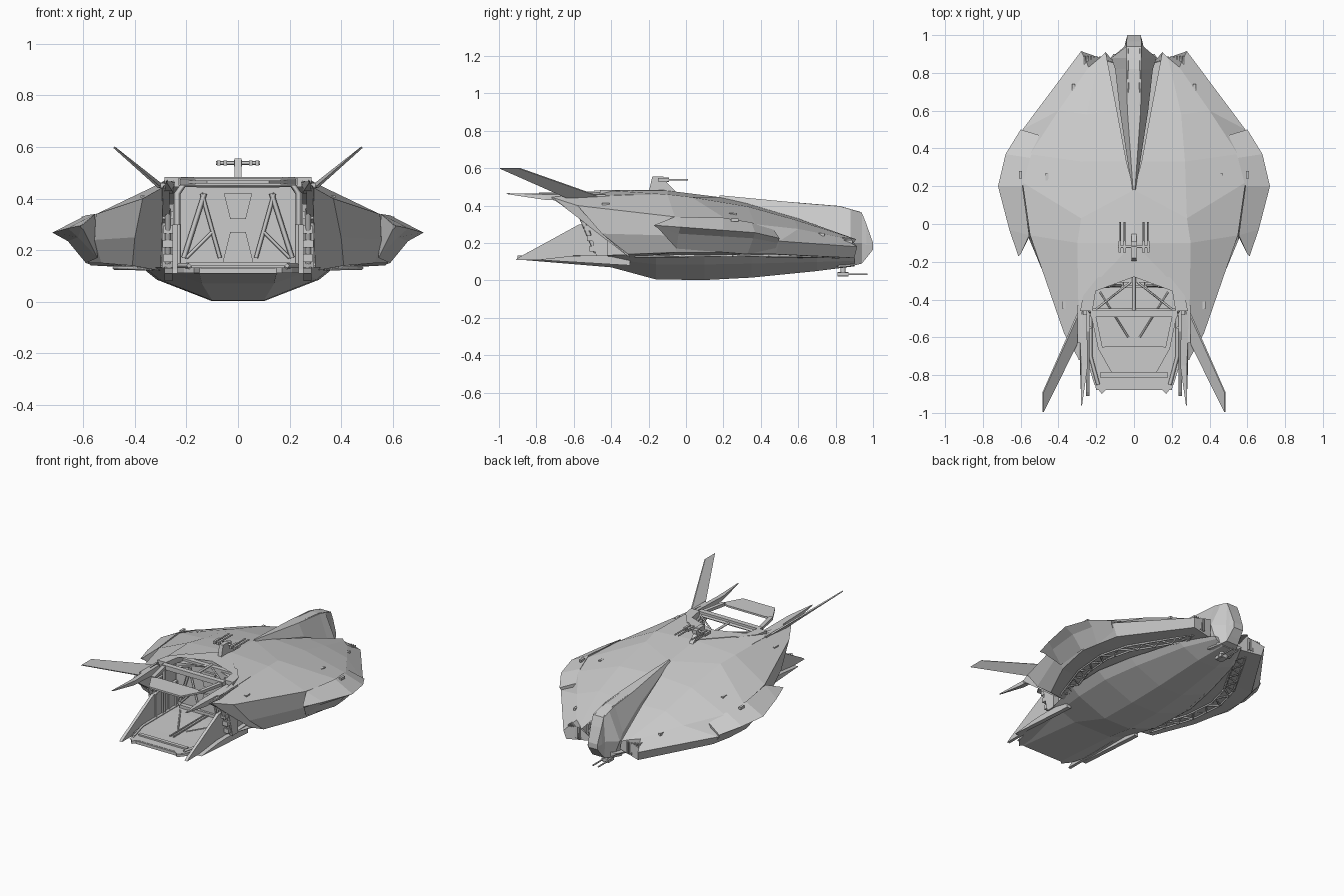
import bpy, bmesh
from mathutils import Vector

def make(name, verts, faces, mirror=False):
    bm = bmesh.new()
    vs = [bm.verts.new(v) for v in verts]
    for f in faces:
        bm.faces.new([vs[i] for i in f])
    bmesh.ops.remove_doubles(bm, verts=bm.verts, dist=1e-5)
    bmesh.ops.recalc_face_normals(bm, faces=bm.faces)
    me = bpy.data.meshes.new(name)
    bm.to_mesh(me)
    bm.free()
    ob = bpy.data.objects.new(name, me)
    bpy.context.collection.objects.link(ob)
    if mirror:
        m = ob.modifiers.new("mirror", 'MIRROR')
        m.merge_threshold = 0.0005
    return ob

def loft(name, secs, mirror=False, closed=False):
    """Skin a row of equal-length sections, capping both ends."""
    n = len(secs[0])
    faces = [list(range(n)), [len(secs) * n - n + i for i in range(n)]]
    for s in range(len(secs) - 1):
        for i in range(n if closed else n - 1):
            j = (i + 1) % n
            faces.append([s*n + i, s*n + j, s*n + n + j, s*n + n + i])
    return make(name, [p for s in secs for p in s], faces, mirror)

def prism(name, pts, axis, a, b, mirror=False):
    """Extrude a 2D outline along an axis from a to b."""
    def put(p, t):
        return {'x': (t, p[0], p[1]), 'y': (p[0], t, p[1]), 'z': (p[0], p[1], t)}[axis]
    return loft(name, [[put(p, a) for p in pts], [put(p, b) for p in pts]], mirror, True)

def box(name, c, s, mirror=False):
    x, y, z = (v / 2 for v in s)
    return prism(name, [(c[0]-x, c[1]-y), (c[0]+x, c[1]-y), (c[0]+x, c[1]+y), (c[0]-x, c[1]+y)],
                 'z', c[2]-z, c[2]+z, mirror)

def rod(name, pts, r, mirror=False, sides=4):
    """Beam made of straight lengths joining the points."""
    cu = bpy.data.curves.new(name, 'CURVE')
    cu.dimensions = '3D'
    cu.bevel_depth = r
    cu.bevel_resolution = 0 if sides == 4 else 2
    cu.use_fill_caps = True
    sp = cu.splines.new('POLY')
    sp.points.add(len(pts) - 1)
    for q, p in zip(sp.points, pts):
        q.co = (*p, 1)
    ob = bpy.data.objects.new(name, cu)
    bpy.context.collection.objects.link(ob)
    if mirror:
        ob.modifiers.new("mirror", 'MIRROR')
    return ob

# Faceted upper shell: half sections from nose to tail, centre line round to the underside
loft("upper_shell", [
    [(.15, .91, .22), (.18, .88, .225), (.24, .83, .23), (.28, .915, .18), (.27, .90, .12), (.10, .85, .13)],
    [(.09, .60, .33), (.25, .58, .325), (.40, .60, .275), (.59, .50, .21), (.54, .48, .14), (0, .50, .13)],
    [(.04, .33, .41), (.27, .33, .395), (.55, .37, .30), (.62, .36, .21), (.57, .33, .14), (0, .30, .13)],
    [(0, .18, .445), (.28, .03, .445), (.59, .22, .325), (.62, .20, .20), (.58, .20, .15), (0, .10, .13)],
    [(0, -.10, .48), (.30, -.10, .46), (.55, -.06, .34), (.555, -.08, .24), (.53, -.05, .15), (0, -.10, .13)],
    [(.27, -.40, .48), (.29, -.72, .445), (.37, -.58, .40), (.40, -.45, .25), (.41, -.31, .14), (.30, -.30, .12)],
], mirror=True)

# Side wings with swept, pointed trailing corners
loft("side_wing", [
    [(.50, .47, .27), (.60, .50, .225), (.59, .49, .20), (.54, .47, .145)],
    [(.55, .35, .31), (.68, .37, .255), (.64, .36, .225), (.575, .33, .145)],
    [(.59, .20, .335), (.72, .20, .268), (.66, .20, .235), (.59, .20, .15)],
    [(.555, -.06, .34), (.66, -.03, .285), (.62, -.04, .25), (.545, -.05, .17)],
    [(.60, -.16, .30), (.612, -.172, .295), (.608, -.16, .285), (.60, -.15, .28)],
], mirror=True, closed=True)

# Tall nose spine: y, top half width, top z, cheek half width, cheek z, bottom half width, bottom z
spine = [(.18, .005, .455, .01, .44, .01, .35), (.60, .035, .415, .075, .335, .05, .15),
         (.82, .04, .395, .10, .23, .09, .07), (.88, .04, .38, .12, .20, .07, .075),
         (.94, .04, .362, .05, .20, .045, .09), (.965, .04, .30, .045, .19, .04, .12),
         (1.0, .035, .20, .035, .185, .035, .165)]
loft("nose_spine", [[(-bx, y, bz), (-cx, y, cz), (-tx, y, tz), (tx, y, tz), (cx, y, cz), (bx, y, bz)]
                    for y, tx, tz, cx, cz, bx, bz in spine], closed=True)
rod("spine_seam", [(.022, .45, .425), (.032, .82, .395), (.032, .93, .364)], .003, True)

# Belly keel: y, top half width, top z, bottom half width, bottom z
keel = [(-.88, .20, .13, .15, .11), (-.40, .30, .135, .14, .07), (-.16, .36, .13, .10, .005),
        (.10, .37, .13, .10, .002), (.35, .32, .13, .09, .015), (.70, .22, .125, .07, .05), (.90, .11, .12, .04, .075)]
loft("belly_keel", [[(-w, y, z), (w, y, z), (w*.85, y, z*.65 + b*.35), (v, y, b), (-v, y, b), (-w*.85, y, z*.65 + b*.35)]
                    for y, w, z, v, b in keel], closed=True)

# Exposed lattice tucked between shell and keel
path = [Vector(p) for p in ((.36, -.27, .128), (.46, .02, .131), (.48, .25, .131), (.43, .44, .131), (.21, .82, .125))]
for k, (a, b) in enumerate(zip(path, path[1:])):
    side = Vector((-(b-a).y, (b-a).x, 0)).normalized() * .06
    n = max(3, int((b-a).length / .05))
    zig = [a.lerp(b, i / n) + side * (i % 2) for i in range(n + 1)]
    rod(f"lattice_zigzag_{k}", zig, .007, True)
    rod(f"lattice_outer_{k}", [a, b], .007, True)
    rod(f"lattice_inner_{k}", [a + side, b + side], .007, True)

# Slatted front intakes
for i in range(6):
    box(f"intake_slat_{i}", (.18 + i*.016, .84, .175), (.007, .10, .08), True)
box("intake_back", (.22, .80, .17), (.11, .02, .08), True)

# Small lamps and hatches on the shell
for k, (x, y, z) in enumerate(((.32, .72, .245), (.46, .25, .352), (.60, .26, .322), (.37, -.43, .405))):
    box(f"shell_lamp_{k}", (x, y, z), (.016, .04, .016), True)

# Roof around the cargo opening
prism("bay_roof", [(0, -.10), (0, -.28), (.19, -.28), (.22, -.46), (.285, -.46), (.27, -.38)], 'z', .445, .483, True)
box("roof_crossbar", (0, -.475, .465), (.46, .035, .03))
rod("roof_center_beam", [(0, -.28, .46), (0, -.47, .46)], .010)
rod("roof_brace", [(.02, -.31, .455), (.20, -.45, .455)], .006, True)

# Open upper door: rails with a wide plate at the far end
prism("door_rail", [(.23, -.47), (.205, -.47), (.165, -.66), (.19, -.66)], 'z', .455, .475, True)
prism("door_plate", [(-.19, -.66), (-.14, -.645), (.14, -.645), (.19, -.66), (.12, -.785), (-.12, -.785)],
      'z', .458, .470)

# Cargo floor, ramp lip and ribs
prism("cargo_floor", [(-.25, -.30), (.25, -.30), (.25, -.72), (.21, -.85), (.17, -.90), (.14, -.87),
                      (-.14, -.87), (-.17, -.90), (-.21, -.85), (-.25, -.72)], 'z', .112, .132)
box("floor_lip", (0, -.80, .136), (.36, .025, .012))
box("floor_rail", (.012, -.52, .135), (.008, .38, .010), True)
rod("floor_diagonal", [(.03, -.60, .134), (.18, -.36, .134)], .005, True)
rod("floor_edge", [(.23, -.32, .14), (.23, -.70, .14), (.19, -.85, .14)], .010, True)

# Bay end wall with its struts and panels
prism("bay_end_wall", [(-.25, .12), (.25, .12), (.25, .42), (.22, .46), (-.22, .46), (-.25, .42)], 'y', -.31, -.28)
rod("wall_strut_outer", [(.21, -.325, .17), (.13, -.325, .42)], .010, True)
rod("wall_strut_inner", [(.07, -.325, .17), (.14, -.325, .42)], .008, True)
rod("wall_strut_cross", [(.20, -.325, .17), (.10, -.325, .27)], .007, True)
prism("wall_panel_upper", [(-.03, .32), (.03, .32), (.055, .42), (-.055, .42)], 'y', -.325, -.30)
prism("wall_panel_lower", [(-.06, .15), (.06, .15), (.03, .27), (-.03, .27)], 'y', -.325, -.30)
box("wall_sill", (0, -.325, .145), (.40, .03, .02))

# Bay side walls, tapering down toward the ramp
prism("bay_lower_wall", [(-.91, .11), (-.89, .125), (-.57, .30), (-.28, .30), (-.28, .11)], 'x', .235, .255, True)
prism("bay_upper_wall", [(-.28, .29), (-.50, .29), (-.72, .44), (-.28, .46)], 'x', .265, .295, True)
prism("bay_outer_skirt", [(-.30, .14), (-.62, .13), (-.80, .11), (-.30, .08)], 'x', .255, .285, True)
for i in range(4):
    y = -.34 - i*.07
    rod(f"bay_wall_frame_{i}", [(.23, y, .13), (.23, y, .30)], .008, True)
rod("bay_portal", [(.235, -.46, .13), (.235, -.46, .42), (.21, -.46, .455), (0, -.46, .455)], .012, True)

# Hinge machinery columns beside the opening
prism("hinge_column", [(-.48, .13), (-.42, .13), (-.42, .38), (-.54, .38)], 'x', .25, .295, True)
for i in range(4):
    box(f"hinge_block_{i}", (.272, -.49 - i*.015, .17 + i*.055), (.034 + .008*(i % 2), .05, .03), True)
rod("hinge_piston", [(.272, -.48, .15), (.272, -.57, .36)], .012, True, 8)

# Tall splayed tail fins and the slim blades below them
loft("tail_fin", [[(.285, -.46, .45), (.295, -.46, .445), (.309, -.64, .44), (.301, -.64, .446)],
                  [(.478, -.89, .602), (.484, -.89, .597), (.484, -.995, .597), (.478, -.995, .602)]], True, True)
box("fin_root", (.285, -.53, .45), (.03, .20, .02), True)
loft("tail_blade", [[(.25, -.48, .47), (.29, -.48, .46), (.29, -.48, .42), (.25, -.48, .42)],
                    [(.245, -.75, .465), (.28, -.75, .46), (.285, -.75, .43), (.255, -.75, .43)],
                    [(.275, -.96, .466), (.28, -.96, .466), (.28, -.95, .46), (.275, -.95, .46)]], True, True)

def turret(name, y, z, w, length, barrels):
    """Small gun mount: hub, crossbar and forward barrels."""
    box(name + "_hub", (0, y, z), (.03, .06, .025))
    rod(name + "_crossbar", [(-w, y, z), (w, y, z)], .007, False, 8)
    for k, x in enumerate(barrels):
        box(f"{name}_breech_{k}", (x, y, z), (.014, .06, .020), True)
        rod(f"{name}_barrel_{k}", [(x, y - .02, z), (x, y + length, z)], .005, True, 8)

turret("top_turret", -.12, .538, .085, .13, (.05, .075))
prism("top_turret_mast", [(-.20, .47), (-.05, .47), (-.10, .52), (-.12, .555), (-.18, .555)], 'x', -.014, .014)
turret("chin_turret", .84, .033, .03, .13, (.02,))
rod("chin_turret_post", [(0, .84, .03), (0, .84, .09)], .014, False, 8)
